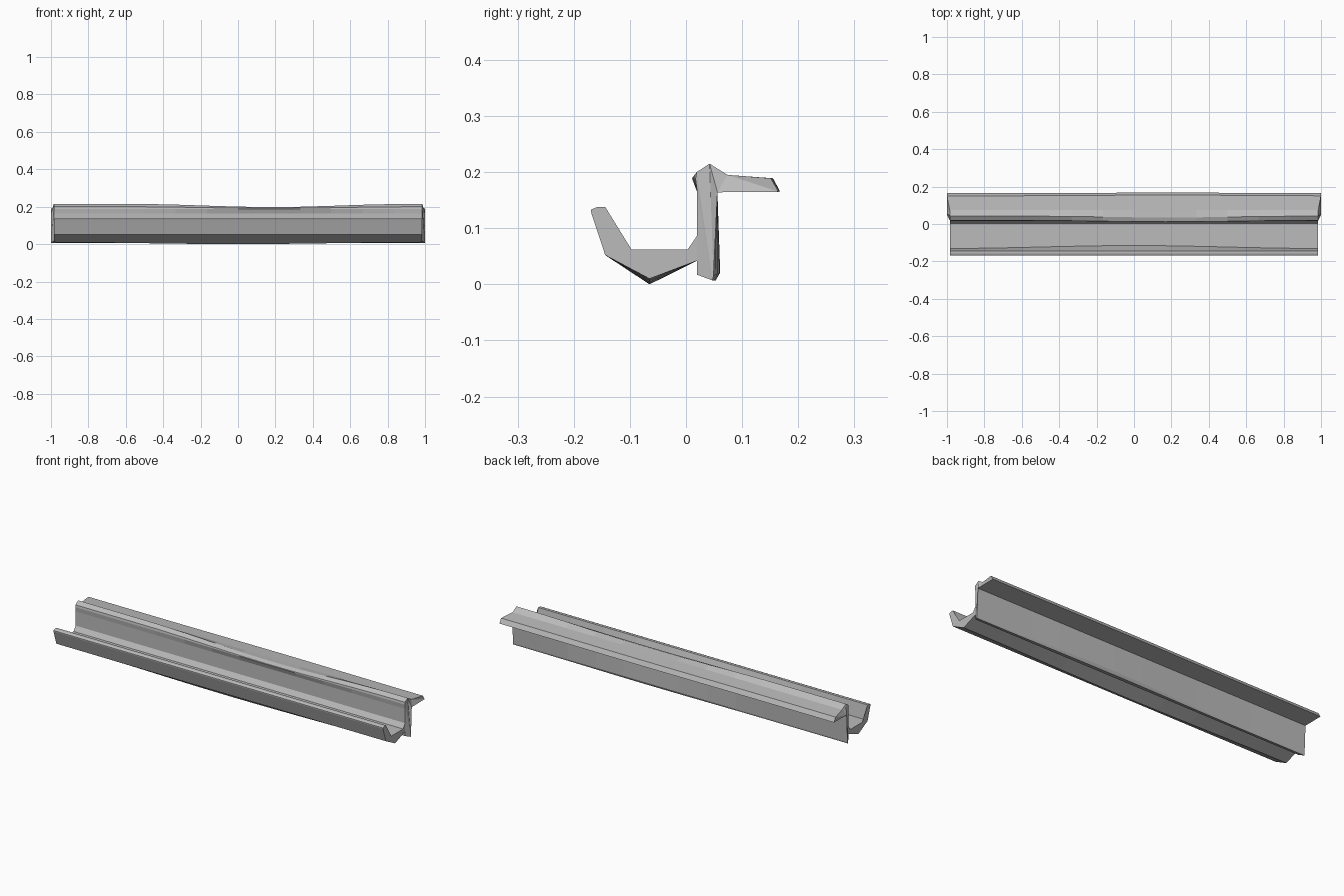
import bpy
import bmesh
import math

default_cube = bpy.data.objects.get("Cube")
if default_cube:
    bpy.data.objects.remove(default_cube, do_unlink=True)

# Single grey material
grey = bpy.data.materials.new("plain grey")
grey.use_nodes = True
colour = (0.5, 0.5, 0.5, 1)
grey.diffuse_color = colour
grey.node_tree.nodes["Principled BSDF"].inputs["Base Color"].default_value = colour


def bump(x, centre, reach):
    """Smooth swelling: one at the centre, zero beyond the reach."""
    distance = min(abs(x - centre) / reach, 1)
    return (1 + math.cos(math.pi * distance)) / 2


def loft(name, end_profile, shifts, end_insets, centre, reach, half_length, segments):
    """Sweep a (y, z) profile along x, shifting chosen points near the middle."""
    bm = bmesh.new()
    rings = []
    for step in range(segments + 1):
        side = 2 * step / segments - 1
        x = side * half_length
        weight = bump(x, centre, reach)
        ring = []
        for index, (y, z) in enumerate(end_profile):
            dy, dz = shifts.get(index, (0, 0))
            inset = end_insets.get(index, 0) if abs(side) == 1 else 0
            px = x - math.copysign(inset, x)
            ring.append(bm.verts.new((px, y + weight * dy, z + weight * dz)))
        rings.append(ring)
    count = len(end_profile)
    for first, second in zip(rings, rings[1:]):
        for i in range(count):
            j = (i + 1) % count
            bm.faces.new((first[i], first[j], second[j], second[i]))
    # End caps
    caps = [bm.faces.new(rings[0]), bm.faces.new(rings[-1])]
    bmesh.ops.triangulate(bm, faces=caps)
    bmesh.ops.recalc_face_normals(bm, faces=bm.faces)
    mesh = bpy.data.meshes.new(name)
    bm.to_mesh(mesh)
    bm.free()
    mesh.materials.append(grey)
    part = bpy.data.objects.new(name, mesh)
    bpy.context.collection.objects.link(part)
    return part


# Gutter trough with its upturned front lip
trough = [
    (-0.144, 0.052), (-0.065, 0.01), (0.022, 0.043), (0.022, 0.09),
    (0.003, 0.062), (-0.131, 0.062), (-0.144, 0.138), (-0.158, 0.138),
    (-0.169, 0.133), (-0.169, 0.128),
]
trough_shifts = {1: (0, -0.01), 5: (0.016, 0)}
loft("gutter_trough", trough, trough_shifts, {}, 0, 1, 0.985, 10)

# Back wall with a ridged head and a rear flange
wall = [
    (0.02, 0.017), (0.047, 0.007), (0.049, 0.015), (0.056, 0.164),
    (0.165, 0.165), (0.151, 0.189), (0.074, 0.195), (0.042, 0.215),
    (0.019, 0.2), (0.017, 0.188), (0.02, 0.164),
]
wall_shifts = {
    1: (0.006, 0), 2: (0.012, 0.006), 4: (0.003, 0), 5: (0.004, 0),
    7: (-0.007, -0.017), 8: (-0.007, -0.009), 9: (-0.006, 0),
}
wall_insets = {i: 0.015 for i in (0, 6, 7, 8, 9, 10)}
loft("back_wall_and_flange", wall, wall_shifts, wall_insets, 0.18, 0.75, 1, 12)
